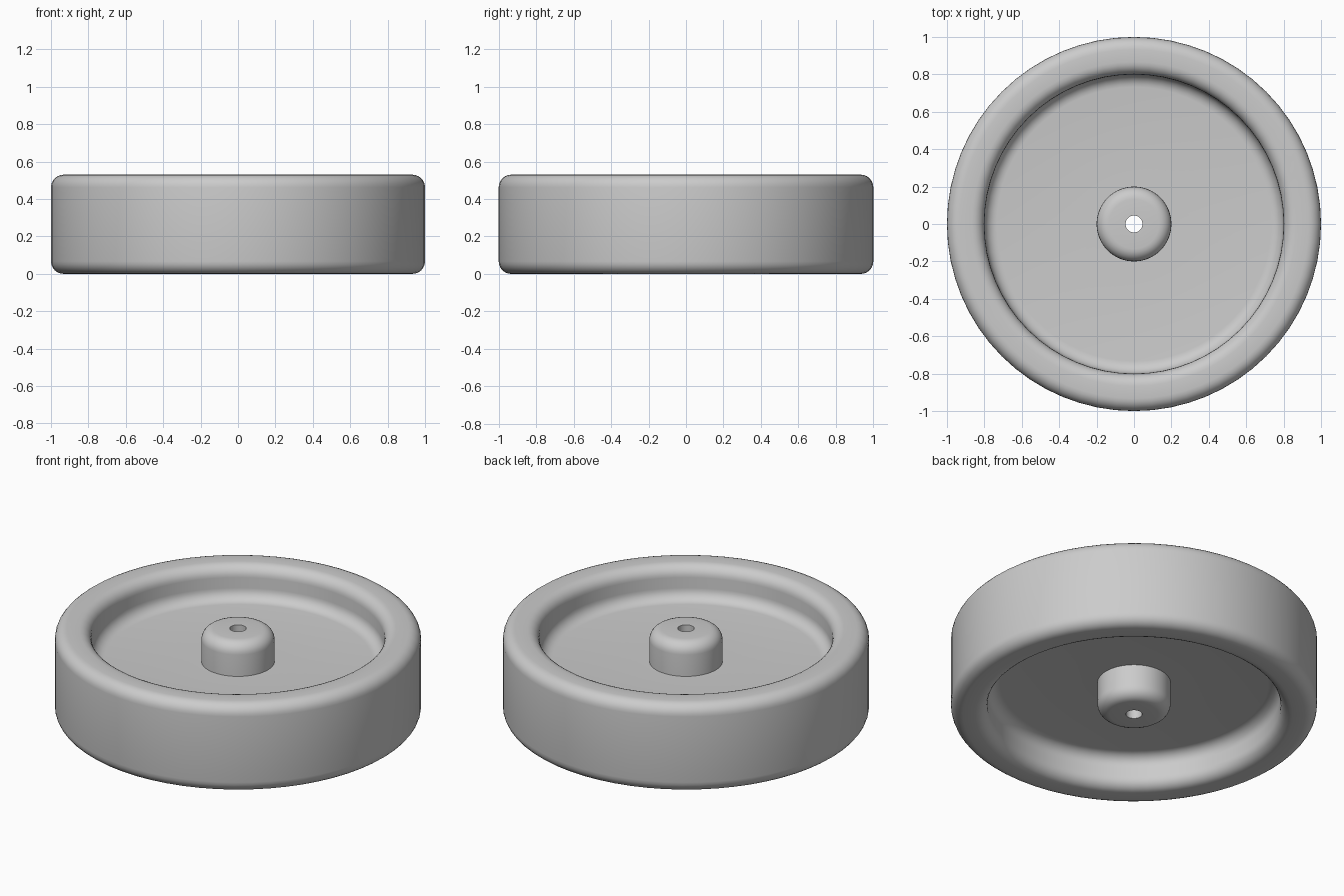
import bpy
import bmesh
from math import sin, cos, pi, radians

HALF = 0.265        # half of the wheel's width
WEB = 0.068         # half of the web's thickness
FILLET = 0.067      # rounding of every edge
SIDES = 64

cube = bpy.data.objects.get("Cube")
if cube:
    bpy.data.objects.remove(cube, do_unlink=True)

grey = bpy.data.materials.new("plain_grey")
grey.use_nodes = True
colour = (0.6, 0.6, 0.6, 1)
grey.diffuse_color = colour
grey.node_tree.nodes["Principled BSDF"].inputs["Base Color"].default_value = colour


def arc(r, z, start, end, steps=6):
    """Quarter-round profile points about the centre (r, z)."""
    angles = [radians(start + (end - start) * i / steps) for i in range(steps + 1)]
    return [(r + FILLET * cos(a), z + FILLET * sin(a)) for a in angles]


def lathe(name, upper):
    """Mirror the upper profile about the mid-plane and turn it around z."""
    profile = upper + [(r, -z) for r, z in reversed(upper)]
    bm = bmesh.new()
    rings = []
    for s in range(SIDES):
        a = 2 * pi * s / SIDES
        rings.append([bm.verts.new((r * cos(a), r * sin(a), z + HALF)) for r, z in profile])
    n = len(profile)
    for s in range(SIDES):
        here, there = rings[s], rings[(s + 1) % SIDES]
        for i in range(n):
            j = (i + 1) % n
            bm.faces.new((here[i], there[i], there[j], here[j]))
    bmesh.ops.recalc_face_normals(bm, faces=bm.faces)
    mesh = bpy.data.meshes.new(name)
    bm.to_mesh(mesh)
    bm.free()
    mesh.materials.append(grey)
    obj = bpy.data.objects.new(name, mesh)
    bpy.context.collection.objects.link(obj)
    bpy.ops.object.select_all(action="DESELECT")
    obj.select_set(True)
    bpy.context.view_layer.objects.active = obj
    bpy.ops.object.shade_smooth_by_angle(angle=radians(30))
    return obj


top = HALF - FILLET

# Rim and web: thin disc, concave floor fillet, rounded lip, rounded tread edge
lathe("rim_and_web",
      [(0.18, WEB)]
      + arc(0.8 - FILLET, WEB + FILLET, -90, 0)
      + arc(0.8 + FILLET, top, 180, 90)
      + arc(1 - FILLET, top, 90, 0))

# Hub: rounded boss on both sides with the axle hole through it
lathe("hub", [(0.045, HALF)] + arc(0.2 - FILLET, top, 90, 0))
